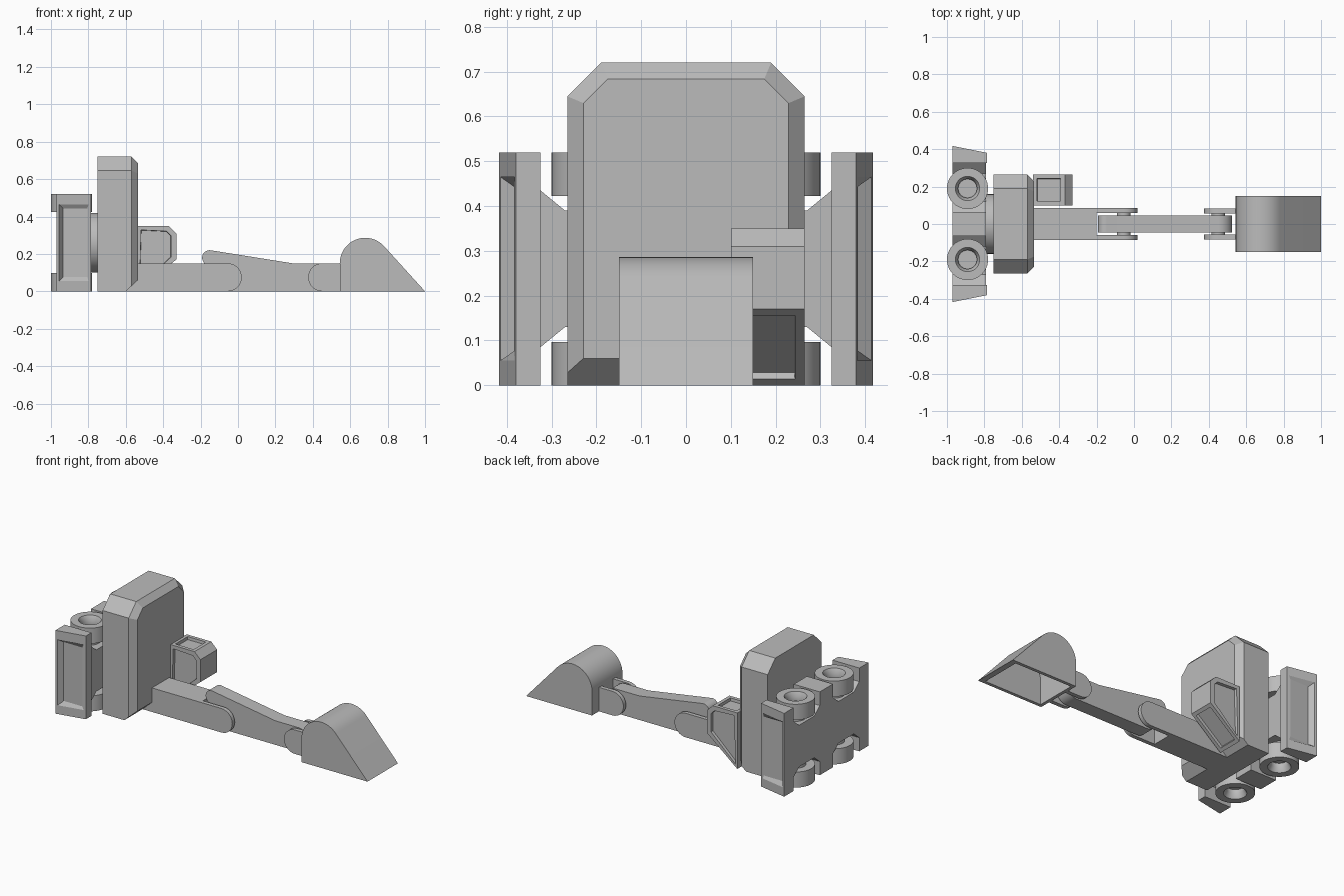
import bpy, bmesh
from math import sin, cos, pi, radians
from mathutils import Vector

cube = bpy.data.objects.get("Cube")
if cube:
    bpy.data.objects.remove(cube, do_unlink=True)

grey = bpy.data.materials.new("plain_grey")
grey.use_nodes = True
COLOUR = (0.5, 0.5, 0.5, 1)
grey.diffuse_color = COLOUR
grey.node_tree.nodes["Principled BSDF"].inputs["Base Color"].default_value = COLOUR


def finish(bm, name, smooth=False):
    bmesh.ops.recalc_face_normals(bm, faces=bm.faces)
    mesh = bpy.data.meshes.new(name)
    bm.to_mesh(mesh)
    bm.free()
    mesh.materials.append(grey)
    ob = bpy.data.objects.new(name, mesh)
    bpy.context.collection.objects.link(ob)
    if smooth:
        bpy.ops.object.select_all(action='DESELECT')
        ob.select_set(True)
        bpy.context.view_layer.objects.active = ob
        bpy.ops.object.shade_smooth_by_angle(angle=radians(30))
    return ob


def loft(rings, closed=False):
    """Skin a list of equal-length rings of points."""
    bm = bmesh.new()
    loops = [[bm.verts.new(p) for p in ring] for ring in rings]
    n = len(loops[0])
    for a, b in zip(loops, loops[1:]):
        for i in range(n):
            j = (i + 1) % n
            bm.faces.new((a[i], a[j], b[j], b[i]))
    bm.faces.new(loops[0])
    bm.faces.new(loops[-1])
    bmesh.ops.recalc_face_normals(bm, faces=bm.faces)
    return bm


def slab(profile, y0, y1):
    """Side profile (x, z) extruded across y."""
    return loft([[(x, y, z) for x, z in profile] for y in (y0, y1)])


def arc(cx, cz, r, start, end, steps=16):
    angles = [radians(start + (end - start) * i / steps) for i in range(steps + 1)]
    return [(cx + r * cos(a), cz + r * sin(a)) for a in angles]


def lathe(name, profile, centre, axis, steps=40):
    """Turn (radius, height) points about an axis."""
    rings = []
    for r, h in profile:
        ring = []
        for i in range(steps):
            a = 2 * pi * i / steps
            u, v = r * cos(a), r * sin(a)
            p = {'X': (h, u, v), 'Y': (u, h, v), 'Z': (u, v, h)}[axis]
            ring.append(Vector(centre) + Vector(p))
        rings.append(ring)
    return finish(loft(rings), name, True)


# Undercarriage plate with wheel notches, mirrored about both centre lines
MID = 0.26
quarter = [(0.065, 0.52), (0.065, 0.435), (0.12, 0.39), (0.27, 0.39), (0.325, 0.435)]
top = [(-y, z) for y, z in reversed(quarter)] + quarter
outline = top + [(-y, 2 * MID - z) for y, z in top]
finish(loft([[(x, y, z) for y, z in outline] for x in (-0.97, -0.79)]), "undercarriage_plate")

# Slanted side flanges with wedge-shaped recesses
for side, label in ((1, "left"), (-1, "right")):
    plan = [(-0.97, 0.325), (-0.97, 0.417), (-0.785, 0.38), (-0.785, 0.325)]
    bm = loft([[(x, y * side, z) for x, y in plan] for z in (0, 0.52)])
    bm.faces.ensure_lookup_table()
    face = max(bm.faces, key=lambda f: f.calc_center_median().y * side)
    bmesh.ops.inset_individual(bm, faces=[face], thickness=0.02)
    for v in face.verts:
        v.co.z = MID + (0.205 if v.co.z > MID else -0.205)
    bmesh.ops.inset_individual(bm, faces=[face], thickness=0.03)
    for v in face.verts:
        v.co.y = 0.384 * side
        if v.co.x > -0.88:
            v.co.x = -0.806
    finish(bm, label + "_flange")

# Four dished wheels with axle stubs
wheel = [(0.06, -0.04), (0.06, 0), (0.11, 0), (0.11, 0.097),
         (0.065, 0.097), (0.05, 0.07), (0.05, 0.045)]
for y, label in ((0.19, "left"), (-0.19, "right")):
    for flip, level in ((1, "upper"), (-1, "lower")):
        points = [(r, flip * (h + 0.163)) for r, h in wheel]
        lathe(f"{level}_{label}_wheel", points, (-0.89, y, MID), 'Z')

# Turntable between undercarriage and body
lathe("turntable", [(0.16, -0.8), (0.16, -0.74)], (0, 0, MID), 'X')

# Main body, bevelled towards the boom and cut at the bottom edge
def body_ring(x, d):
    half = [(0.265 - d, 0), (0.265 - d, 0.645 - d * 0.42), (0.19 - d * 0.42, 0.72 - d)]
    return [(x, y, z) for y, z in half] + [(x, -y, z) for y, z in reversed(half)]

bm = loft([body_ring(-0.75, 0), body_ring(-0.57, 0), body_ring(-0.535, 0.036)])
cut = bmesh.ops.bisect_plane(bm, geom=bm.verts[:] + bm.edges[:] + bm.faces[:],
                             plane_co=(-0.6, 0, 0), plane_no=(0.06, 0, -0.065),
                             clear_outer=True)
bmesh.ops.holes_fill(bm, edges=[e for e in bm.edges if e.is_boundary])
finish(bm, "body")

# Cab with inset windows on the top, both sides and the sloping underside
cab = [(-0.54, 0), (-0.33, 0.17), (-0.33, 0.31), (-0.37, 0.35), (-0.54, 0.35)]
bm = slab(cab, 0.1, 0.265)
panes = [f for f in bm.faces if abs(f.normal.y) > 0.9 or f.normal.z > 0.9
         or f.normal.z < -0.5]
bmesh.ops.inset_individual(bm, faces=panes, thickness=0.031)
bmesh.ops.inset_individual(bm, faces=panes, thickness=0.002, depth=-0.018)
finish(bm, "cab")

# Boom with a two-pronged end
finish(slab([(-0.6, 0), (-0.535, 0.15), (-0.2, 0.15), (-0.2, 0)], -0.085, 0.085), "boom")
prong = [(-0.21, 0)] + arc(-0.055, 0.075, 0.075, -90, 90) + [(-0.21, 0.15)]
ear = [(0.56, 0.15)] + arc(0.45, 0.075, 0.075, 90, 270) + [(0.56, 0)]
for s, label in ((1, "left"), (-1, "right")):
    finish(slab(prong, s * 0.06, s * 0.085), label + "_boom_prong", True)
    finish(slab(ear, s * 0.057, s * 0.082), label + "_bucket_ear", True)

# Stick with rounded ends, and the two hinge pins
stick = (arc(-0.152, 0.18, 0.04, 80, 200, 10) + [(-0.12, 0.04)]
         + arc(-0.055, 0.075, 0.075, 215, 270, 6)
         + arc(0.45, 0.075, 0.075, -90, 90) + [(0.29, 0.15)])
finish(slab(stick, -0.045, 0.045), "stick", True)
for x, label in ((-0.055, "boom"), (0.45, "bucket")):
    lathe(label + "_pin", [(0.036, -0.07), (0.036, 0.07)], (x, 0, 0.075), 'Y', 24)

# Bucket, hollow and open underneath
shell = [(0.545, 0)] + arc(0.68, 0.15, 0.136, 180, 42.4, 24) + [(1, 0)]
hollow = [(0.565, -0.01)] + arc(0.68, 0.15, 0.115, 180, 42.4, 24) + [(0.972, -0.01)]
bucket = finish(slab(shell, -0.15, 0.15), "bucket")
cutter = finish(slab(hollow, -0.13, 0.13), "bucket_cutter")
cutter.hide_render = True
cutter.hide_viewport = True
mod = bucket.modifiers.new("hollow", 'BOOLEAN')
mod.operation = 'DIFFERENCE'
mod.object = cutter
mod.solver = 'EXACT'
bpy.ops.object.select_all(action='DESELECT')
bucket.select_set(True)
bpy.context.view_layer.objects.active = bucket
bpy.ops.object.modifier_apply(modifier=mod.name)
bpy.data.objects.remove(cutter, do_unlink=True)
bpy.ops.object.shade_smooth_by_angle(angle=radians(30))
